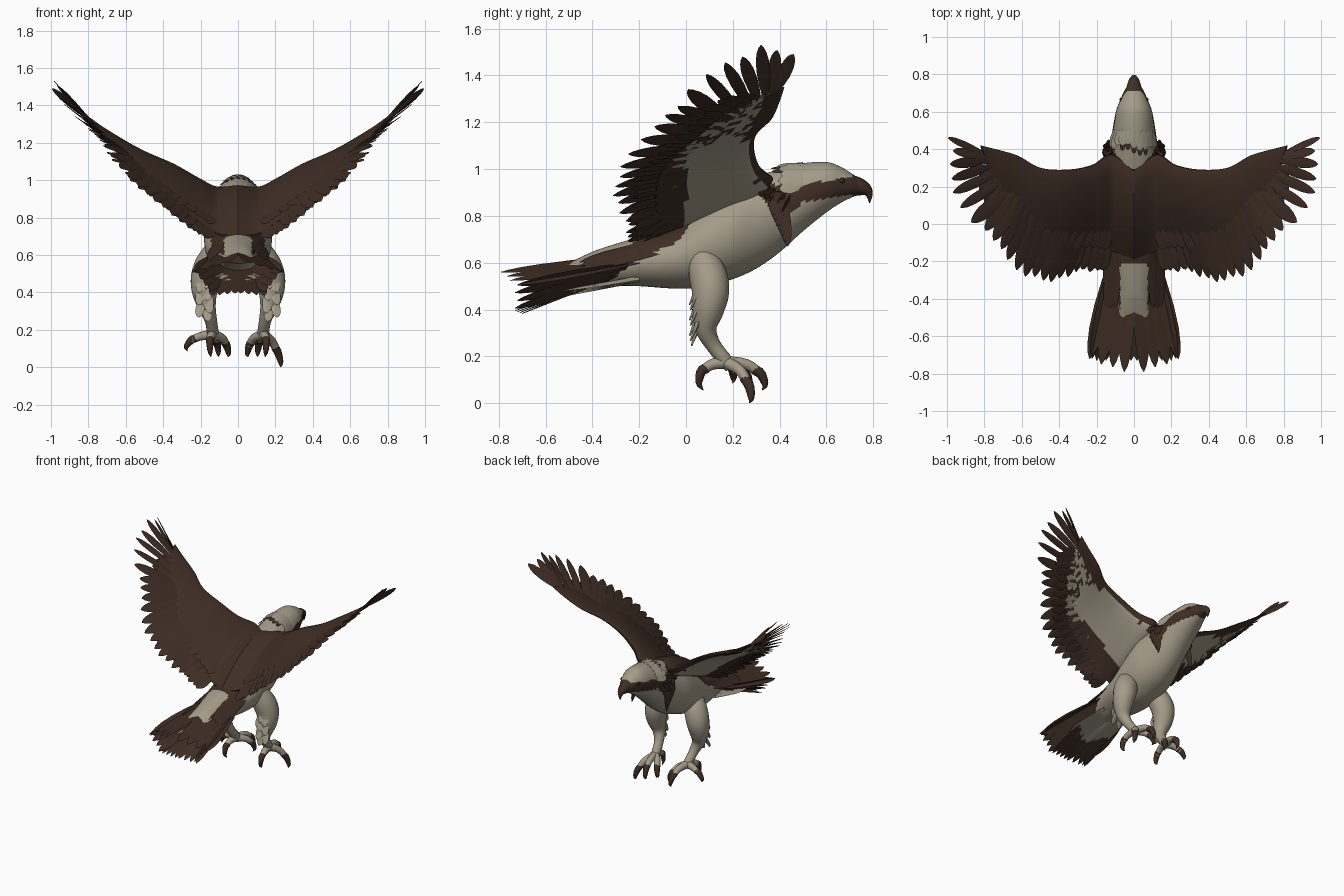
import bpy, bmesh, math, random
from mathutils import Vector as V

if "Cube" in bpy.data.objects:
    bpy.data.objects.remove(bpy.data.objects["Cube"])

random.seed(4)


def material(name, rgb):
    m = bpy.data.materials.new(name)
    m.diffuse_color = (*rgb, 1)
    m.use_nodes = True
    m.node_tree.nodes["Principled BSDF"].inputs["Base Color"].default_value = m.diffuse_color
    return m


MATS = [material("dark_brown", (0.049, 0.027, 0.018)),
        material("cream", (0.37, 0.33, 0.25)),
        material("blackish_brown", (0.032, 0.02, 0.014))]
BROWN, CREAM, DARK = 0, 1, 2


def spline(pts, u):
    """Smooth point at u in 0..1 along a list of tuples."""
    f = max(0, min(1, u)) * (len(pts) - 1)
    i = min(int(f), len(pts) - 2)
    t = f - i
    b, c = pts[i], pts[i + 1]
    a = pts[i - 1] if i else [2 * p - q for p, q in zip(b, c)]
    d = pts[i + 2] if i + 2 < len(pts) else [2 * q - p for p, q in zip(b, c)]
    return [0.5 * (2 * q + (r - p) * t + (2 * p - 5 * q + 4 * r - s) * t * t
            + (3 * q - p - 3 * r + s) * t ** 3) for p, q, r, s in zip(a, b, c, d)]


def loft(bm, rings, mat=0):
    """Skin closed rings of points and cap both ends."""
    rows = [[bm.verts.new(p) for p in r] for r in rings]
    n = len(rows[0])
    faces = [bm.faces.new((a[k], a[(k + 1) % n], b[(k + 1) % n], b[k]))
             for a, b in zip(rows, rows[1:]) for k in range(n)]
    faces += [bm.faces.new(rows[0][::-1]), bm.faces.new(rows[-1])]
    for f in faces:
        f.material_index = mat


def tube(bm, keys, mat=0, steps=14, sides=10):
    """Round limb through (x, y, z, radius) keys."""
    rings = []
    for i in range(steps + 1):
        p = spline(keys, i / steps)
        q, r = spline(keys, (i + .3) / steps), spline(keys, (i - .3) / steps)
        d = (V(q[:3]) - V(r[:3])).normalized()
        a = d.cross(V((1, 0.02, 0.01))).normalized()
        b = d.cross(a)
        rad = max(p[3], .001)
        rings.append([V(p[:3]) + rad * (a * math.cos(k * math.tau / sides) + b * math.sin(k * math.tau / sides))
                      for k in range(sides)])
    loft(bm, rings, mat)


def feather(bm, root, tip, width, side, mat=0, thick=0.005, tilt=0.15):
    """Thin pointed blade with a raised shaft."""
    root, tip = V(root), V(tip)
    d = (tip - root).normalized()
    s = (V(side) - d * V(side).dot(d)).normalized()
    s = (s + s.cross(d) * tilt).normalized()
    n = s.cross(d)
    rings = []
    for t, w in ((0, .45), (.25, .8), (.5, 1), (.72, .95), (.86, .72), (.95, .4), (1, .05)):
        c = root.lerp(tip, t)
        h = thick * (1 - .8 * t)
        rings.append([c - s * w * width / 2, c + n * h, c + s * w * width / 2, c - n * h])
    loft(bm, rings, mat)


def finish(name, bm, rule=None, mirror=False):
    bmesh.ops.recalc_face_normals(bm, faces=bm.faces)
    if rule:
        for f in bm.faces:
            f.material_index = rule(f.calc_center_median(), f.normal)
    me = bpy.data.meshes.new(name)
    bm.to_mesh(me)
    bm.free()
    for m in MATS:
        me.materials.append(m)
    ob = bpy.data.objects.new(name, me)
    bpy.context.collection.objects.link(ob)
    if mirror:
        ob.modifiers.new("mirror", 'MIRROR').use_mirror_merge = False
    return ob


# Body, neck and head: (y, top, bottom, half width)
BODY = [(-.5, .598, .555, .08), (-.42, .638, .53, .09), (-.35, .665, .505, .10), (-.2, .71, .50, .135),
        (-.05, .75, .49, .165), (.08, .85, .495, .18), (.2, .93, .53, .18), (.3, .968, .575, .155),
        (.4, 1.0, .645, .13), (.5, 1.025, .735, .115), (.6, 1.03, .815, .097), (.66, 1.01, .855, .075),
        (.71, .98, .88, .053), (.74, .96, .89, .035)]


def body_colour(c, n):
    y, z = c.y, c.z
    if y > .71 or n.y < -.8:
        return BROWN
    if y > .29:  # eye stripe running down to the shoulder
        lo = .78 + abs(y - .42) if y < .5 else .86 + (y - .5) * .15
        hi = .935 + max(0, y - .5) * .15
        return BROWN if abs(c.x) > .03 and lo < z < hi else CREAM
    if -.49 < y < -.22 and abs(c.x) < .074 - .04 * max(0, -.38 - y):  # rump patch
        return CREAM
    limit = .4 + .4 * max(0, min(1, (y + .15) / .25))
    return BROWN if n.z > limit and z > .6 else CREAM


bm = bmesh.new()
rings = []
for i in range(121):
    y, top, bot, w = spline(BODY, i / 120)
    zc, h = (top + bot) / 2, (top - bot) / 2
    rings.append([(w * math.cos(k * math.tau / 56), y, zc + h * math.sin(k * math.tau / 56)) for k in range(56)])
loft(bm, rings)
finish("body", bm, body_colour)

# Hooked beak and eyes
bm = bmesh.new()
tube(bm, [(0, .69, .93, .05), (0, .735, .925, .04), (0, .768, .912, .028), (0, .783, .89, .015), (0, .784, .855, .002)])
finish("beak", bm)
bm = bmesh.new()
bmesh.ops.create_icosphere(bm, subdivisions=2, radius=.014)
bmesh.ops.translate(bm, verts=bm.verts, vec=(.064, .665, .95))
finish("eyes", bm, lambda c, n: DARK, True)

# Ragged nape feathers with small dark tufts behind
bm = bmesh.new()
for k in range(11):
    a = math.radians(20 + 14 * k)
    x, z = math.cos(a), math.sin(a)
    end = .41 + random.uniform(-.02, .02)
    feather(bm, (.112 * x, .5, .885 + .140 * z), (.135 * x, end, .86 + .158 * z), .05, (-z, 0, x), CREAM)
    if 2 < k < 8:
        feather(bm, (.12 * x, .45, .868 + .147 * z), (.135 * x, end - .03, .855 + .152 * z), .03, (-z, 0, x), BROWN)
finish("nape_feathers", bm)

# Wing panel: leading edge and trailing edge, mid back to hand
LEAD = [(0, .285, .967), (.12, .37, .96), (.22, .315, 1.01), (.35, .29, 1.085), (.5, .30, 1.15), (.62, .365, 1.215),
        (.74, .40, 1.29), (.82, .42, 1.35)]
TRAIL = [(0, -.19, .71), (.10, -.15, .71), (.2, -.12, .77), (.35, -.13, .88), (.5, -.1, 1.0), (.61, .02, 1.11),
         (.71, .15, 1.22), (.77, .27, 1.29)]


def wing_point(t, s, side=0):
    """Point on the wing: t along the span, s along the chord, side +1 top, -1 underside."""
    a, b = V(spline(LEAD, t)), V(spline(TRAIL, t))
    span = V(spline(LEAD, t + .05)) - V(spline(LEAD, t - .05))
    n = span.cross(a - b).normalized()
    n = n if n.z > 0 else -n
    n.x *= min(1, t * 6)
    half = (.034 - .026 * t) * (math.sqrt(max(s, 0)) * (1 - s) * 2.4 + .12)
    if side < 0:  # fuller armpit where the wing meets the flank
        half *= 1 + 1.0 * max(0, 1 - t / .55)
    return a.lerp(b, s) + n * (.025 * math.sin(math.pi * s) * (1 - t) + side * half)


LEAD_LINE = [spline(LEAD, i / 60) for i in range(61)]


def wing_colour(c, n):
    if n.z > .1 or c.y < 0 or (c.x > .58 and random.random() < .4):
        return BROWN
    lead_y = min(LEAD_LINE, key=lambda p: abs(p[0] - c.x))[1]
    return BROWN if c.y > lead_y - (.02 if c.x < .5 else .08) else CREAM


bm = bmesh.new()
rings = []
for i in range(45):
    ss = [k / 16 for k in range(17)]
    rings.append([wing_point(i / 44, s, 1) for s in ss] + [wing_point(i / 44, s, -1) for s in ss[::-1]])
loft(bm, rings)
finish("wing_panels", bm, wing_colour, True)

# Flight feathers: tips from the outermost finger to the innermost
TIPS = [(.995, .46, 1.49), (.97, .39, 1.51), (.985, .32, 1.53), (.98, .24, 1.485), (.975, .165, 1.46), (.935, .085, 1.41),
        (.87, .01, 1.34), (.80, -.04, 1.27), (.73, -.11, 1.21), (.68, -.19, 1.13), (.61, -.27, 1.04), (.54, -.29, .97),
        (.47, -.31, .91), (.41, -.30, .86), (.34, -.28, .80), (.28, -.24, .75), (.2, -.2, .70), (.14, -.18, .68)]
bm = bmesh.new()
for i in [*range(7)] + [7 + .68 * k for k in range(15)]:
    u = i / 17
    side = V(spline(TIPS, u + .04)) - V(spline(TIPS, u - .04))
    tip = V(spline(TIPS, u))
    root = wing_point(1 - .85 * u ** 1.3, .5 if i > 6 else .25 + .07 * i)
    tip = root + (tip - root) * random.uniform(.97, 1.01)
    feather(bm, root, tip, .058 if i < 6 else .085, side, thick=.007)
finish("flight_feathers", bm, mirror=True)

# Covert rows above and below the wing
bm = bmesh.new()
for s, side, length in ((.75, 1, .11), (.98, 1, .14), (.7, -1, .10), (.95, -1, .13)):
    for i in range(20):
        t = .2 + .78 * i / 19
        p = wing_point(t, s, side * .6)
        chord = (wing_point(t, 1) - wing_point(t, 0)).normalized()
        out = (wing_point(t + .03, .5) - wing_point(t - .03, .5)).normalized()
        d = (chord + out * (.15 + .75 * t)).normalized()
        pale = side < 0 and s < .9 and t < .8 and random.random() < (.75 if t > .5 else .2)
        feather(bm, p, p + d * length * random.uniform(.75, 1.15) * (1.1 - .35 * t), .06, out, CREAM if pale else BROWN)
finish("wing_coverts", bm, mirror=True)

# Shoulder tufts hanging in front of the wing root
bm = bmesh.new()
for k in range(7):
    feather(bm, (.11 + .006 * k, .41 - .006 * k, .90), (.145 + .004 * k, .435 - .009 * k, .67 + .022 * k), .05, (.3, 1, 0), thick=.014)
for k in range(5):
    feather(bm, (.09, .45 - .02 * k, .89), (.16, .41 - .025 * k, .82 + .025 * k), .06, (0, .3, 1), thick=.012)
finish("shoulder_tufts", bm, mirror=True)

# Tail fan: long upper tier, sloping outer tier, drooping lower tier, cream undertail, side coverts
bm = bmesh.new()
for k in range(4):
    feather(bm, (.025 + .027 * k, -.17, .635 - .008 * k), (.052 + .062 * k, (-.79, -.765, -.75, -.72)[k], .56 - .018 * k),
            .088, (1, 0, -.2), thick=.008)
for k in range(4):
    feather(bm, (.13 - .02 * k, -.25, .59 - .01 * k), (.225 - .025 * k, -.72 - .01 * (k % 2), .505 - .033 * k),
            .075, (1, 0, .9), thick=.009)
for k in range(4):
    feather(bm, (.012 + .02 * k, -.25, .565), (.015 + .042 * k, -.73 + .01 * k, .395 - .004 * k), .07, (1, 0, .1), thick=.008)
for k in range(4):
    feather(bm, (.02 + .025 * k, -.2, .53), (.02 + .034 * k, -.54, .455 + .008 * k), .08, (1, 0, 0), CREAM, thick=.014)
for k in range(3):
    feather(bm, (.10 + .015 * k, -.06, .70 - .02 * k), (.105 + .02 * k, -.45, .605 - .015 * k), .07, (1, 0, -.5), thick=.01)
finish("tail_feathers", bm, mirror=True)

# Legs with feathered thighs
bm = bmesh.new()
tube(bm, [(.11, .06, .64, .06), (.145, .09, .56, .08), (.172, .105, .48, .08), (.178, .095, .40, .068), (.165, .085, .32, .047),
          (.145, .115, .25, .033), (.135, .165, .185, .031), (.135, .19, .15, .023)], CREAM, 24, 16)
for k in range(9):
    z = .52 - .022 * k
    feather(bm, (.175 + .02 * math.sin(k * 2), .06, z), (.17 + .04 * math.sin(k * 2), .015 + .004 * (k % 3), z - .10),
            .05, (1, 0, 0), CREAM, thick=.014)
finish("legs", bm, mirror=True)


# Toes, each ending in a curved claw
def toe(bm, sx, knuckle, end, claw):
    a, k, e, c = V((.135, .17, .175)), V(knuckle), V(end), V(claw)
    mid = e.lerp(c, .5) + (e - k).normalized() * .018
    flip = lambda p, r: (sx * p.x, p.y, p.z, r)
    tube(bm, [flip(a, .028), flip(k, .023), flip(e, .02)], CREAM, 8)
    tube(bm, [flip(k.lerp(e, .5), .022), flip(e, .021), flip(mid, .014), flip(c, .001)], BROWN, 8)


bm = bmesh.new()
for sx in (1, -1):
    toe(bm, sx, (.12, .26, .165), (.11, .32, .125), (.105, .325, .055))
    toe(bm, sx, (.085, .22, .155), (.06, .26, .115), (.055, .255, .055))
    toe(bm, sx, (.145, .11, .165), (.15, .065, .135), (.145, .075, .055))
toe(bm, 1, (.18, .23, .14), (.215, .27, .075), (.228, .27, 0))
toe(bm, -1, (.20, .19, .165), (.25, .20, .145), (.27, .20, .085))
finish("feet", bm)

# Smooth shading with crisp edges
for ob in bpy.context.collection.objects:
    ob.select_set(True)
    bpy.context.view_layer.objects.active = ob
bpy.ops.object.shade_smooth_by_angle(angle=math.radians(40))
